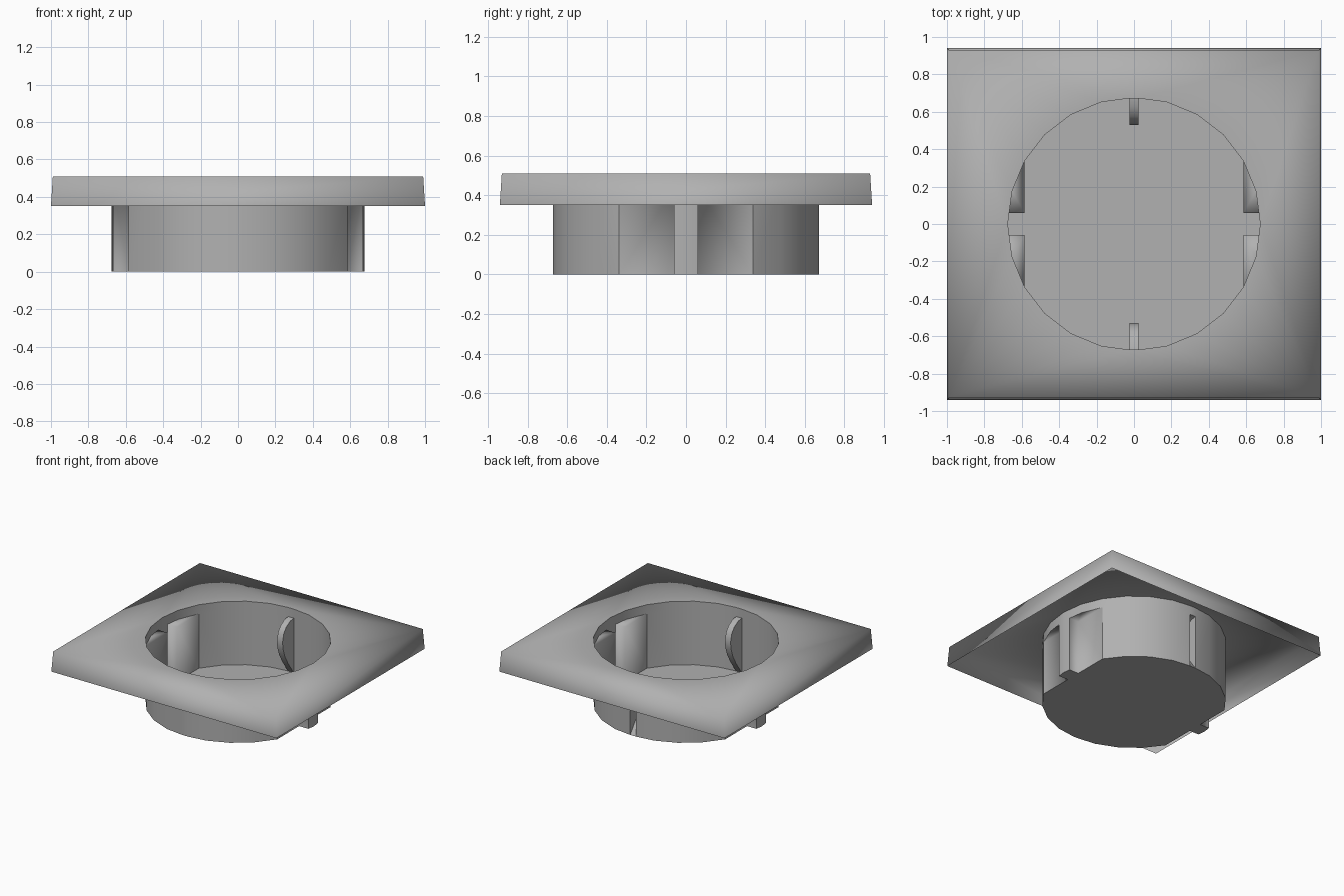
import bpy, bmesh, math

if "Cube" in bpy.data.objects:
    bpy.data.objects.remove(bpy.data.objects["Cube"])

R, TOP, LEDGE, SKIRT = 0.675, 0.51, 0.437, 0.35   # cup radius and key heights
RIB, KEY_X, SLOT = 0.06, 0.585, 0.025             # side rib half width, key depth, slot half width
RIM_X, SLOT_Y = 0.667, 0.672

grey = bpy.data.materials.new("mid_grey")
grey.diffuse_color = (0.44, 0.44, 0.44, 1)
grey.use_nodes = True
grey.node_tree.nodes["Principled BSDF"].inputs["Base Color"].default_value = grey.diffuse_color


def arc(i):
    a = math.radians(15 * i)
    return R * math.cos(a), R * math.sin(a)


def plan(keyed):
    """24-sided cup outline; keyed=True adds the four inward side keys."""
    pts = []
    for i in range(24):
        if i in (0, 12):                           # guide rib
            d = 1 if i == 0 else -1
            rib = [(d * RIM_X, -d * RIB), (d * R, 0), (d * RIM_X, d * RIB)]
            if keyed:
                rib = [(d * KEY_X, -d * RIB)] + rib + [(d * KEY_X, d * RIB)]
            pts += rib
        elif i in (6, 18):                         # place of the clip
            d = 1 if i == 6 else -1
            pts += [(d * SLOT, d * SLOT_Y), (-d * SLOT, d * SLOT_Y)]
        elif not (keyed and i in (1, 11, 13, 23)):
            pts.append(arc(i))
    return pts


def ring(bm, pts, z):
    return [bm.verts.new((x, y, z)) for x, y in pts]


def wall(bm, upper, lower, keyed=False):
    """Band between two rings; keyed leaves out the key faces and the back slot."""
    n = len(upper)
    for i in range(n):
        j = (i + 1) % n
        a, b = upper[i].co, upper[j].co
        slot = a.y > 0.6 and abs(a.x + b.x) < 1e-4
        key = any(abs(abs(p.x) - KEY_X) < 1e-4 for p in (a, b))
        if not (keyed and (slot or key)):
            bm.faces.new((lower[i], lower[j], upper[j], upper[i]))


def finish(bm, name, angle=30):
    bmesh.ops.remove_doubles(bm, verts=bm.verts, dist=1e-4)
    bmesh.ops.recalc_face_normals(bm, faces=bm.faces)
    me = bpy.data.meshes.new(name)
    bm.to_mesh(me)
    bm.free()
    me.materials.append(grey)
    ob = bpy.data.objects.new(name, me)
    bpy.context.collection.objects.link(ob)
    bpy.ops.object.select_all(action='DESELECT')
    ob.select_set(True)
    bpy.context.view_layer.objects.active = ob
    if angle:
        bpy.ops.object.shade_smooth_by_angle(angle=math.radians(angle))
    else:
        bpy.ops.object.shade_smooth()
    return ob


# Cover plate: tapered skirt, open underneath, round hole in the top, smooth all over
bm = bmesh.new()
corners = [(1, 1), (-1, 1), (-1, -1), (1, -1)]
upper = ring(bm, [(0.99 * x, 0.93 * y) for x, y in corners], TOP)
lower = ring(bm, [(x, 0.94 * y) for x, y in corners], SKIRT)
wall(bm, upper, lower)
hole = ring(bm, plan(False), TOP)
edges = [bm.edges.get((upper[i], upper[(i + 1) % 4])) for i in range(4)]
edges += [bm.edges.new((hole[i], hole[(i + 1) % len(hole)])) for i in range(len(hole))]
bmesh.ops.triangle_fill(bm, edges=edges, use_beauty=True, normal=(0, 0, 1))
finish(bm, "cover_plate", None)

# Recessed cup: round collar, lower wall with gaps for the keys, floor
bm = bmesh.new()
wall(bm, ring(bm, plan(False), TOP), ring(bm, plan(False), LEDGE))
floor = ring(bm, plan(True), 0)
wall(bm, ring(bm, plan(True), LEDGE), floor, keyed=True)
bm.faces.new(floor)
finish(bm, "socket_cup")

# Four side keys: ledge, inner face and rib face, softly shaded together
bm = bmesh.new()
for sx in (1, -1):
    for sy in (1, -1):
        outline = [(KEY_X, RIB), (RIM_X, RIB), arc(1), arc(2)]
        pts = [(sx * x, sy * y) for x, y in outline]
        top = ring(bm, pts, LEDGE)
        low = ring(bm, [pts[1], pts[0], pts[3]], 0)
        bm.faces.new(top)
        bm.faces.new((top[1], top[0], low[1], low[0]))
        bm.faces.new((top[0], top[3], low[2], low[1]))
finish(bm, "side_keys", None)

# Curved spring clips bulging inward at the front and back
profile = [(SLOT_Y, LEDGE), (0.625, 0.43), (0.575, 0.40), (0.545, 0.36), (0.53, 0.30),
           (0.535, 0.24), (0.56, 0.17), (0.60, 0.10), (0.635, 0.05), (SLOT_Y, 0)]
for d, name in ((1, "back_clip"), (-1, "front_clip")):
    bm = bmesh.new()
    sides = [[bm.verts.new((x, d * y, z)) for y, z in profile] for x in (-SLOT, SLOT)]
    for side in sides:
        bm.faces.new(side)
    a, b = sides
    for i in range(len(profile) - 1):
        bm.faces.new((a[i], a[i + 1], b[i + 1], b[i]))
    finish(bm, name)
